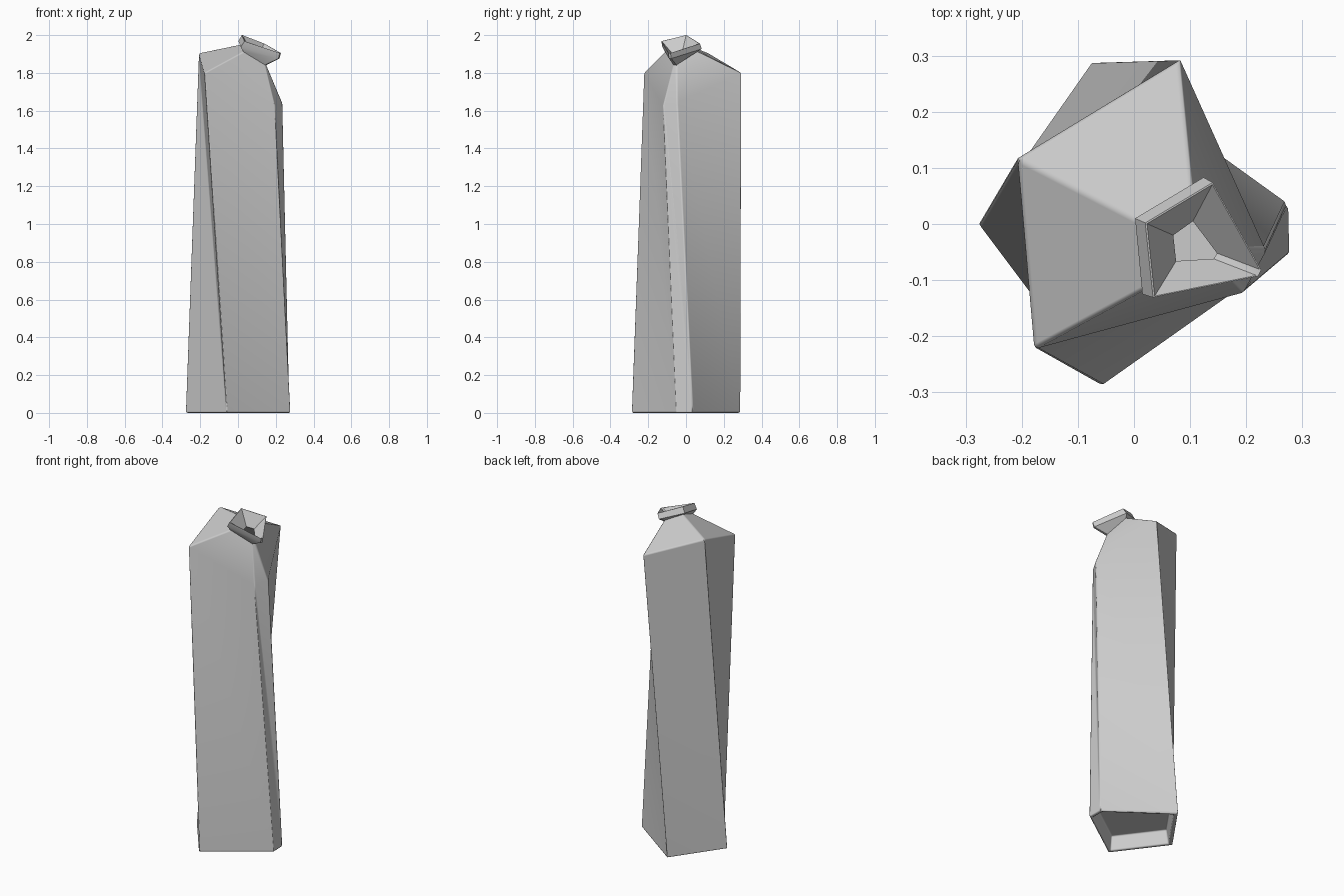
import bpy, bmesh
from mathutils import Vector

if "Cube" in bpy.data.objects:
    bpy.data.objects.remove(bpy.data.objects["Cube"])


def ring(*pts):
    return [Vector(p) for p in pts]


def mix(a, b, t):
    return [p.lerp(q, t) for p, q in zip(a, b)]


def scaled(r, s, dz=0.0):
    c = sum(r, Vector()) / len(r)
    return [c + Vector(((p - c).x * s, (p - c).y * s, (p - c).z + dz)) for p in r]


def loft(name, rings, cap_start=False, cap_end=False, bevel=0.0, creased=None):
    bm = bmesh.new()
    vs = [[bm.verts.new(p) for p in r] for r in rings]
    for k, (a, b) in enumerate(zip(vs, vs[1:])):
        n = len(a)
        for i in range(n):
            j = (i + 1) % n
            if k == creased:  # inward fold across each twisted wall
                bm.faces.new((a[i], a[j], b[i]))
                bm.faces.new((a[j], b[j], b[i]))
            else:
                bm.faces.new((a[i], a[j], b[j], b[i]))
    if cap_start:
        bm.faces.new(list(reversed(vs[0])))
    if cap_end:
        bm.faces.new(vs[-1])
    me = bpy.data.meshes.new(name)
    bm.to_mesh(me)
    bm.free()
    ob = bpy.data.objects.new(name, me)
    bpy.context.collection.objects.link(ob)
    bpy.ops.object.select_all(action='DESELECT')
    ob.select_set(True)
    bpy.context.view_layer.objects.active = ob
    if bevel:
        m = ob.modifiers.new("soft_edges", 'BEVEL')
        m.width = bevel
        m.segments = 2
        m.limit_method = 'ANGLE'
        m.angle_limit = 0.5
        m.harden_normals = True
    bpy.ops.object.shade_smooth_by_angle(angle=0.6)
    return ob


# Key cross-sections: one corner of the four is chamfered
base = ring((-.277, 0, 0), (-.06, -.29, 0), (.277, -.052, 0), (.275, .036, 0), (-.075, .288, 0))
shoulder = ring((-.208, .117, 1.905), (-.178, -.223, 1.80), (.195, -.122, 1.625),
                (.237, -.045, 1.635), (.082, .293, 1.80))
neck = ring((.02, 0, 1.952), (.028, -.112, 1.912), (.143, -.066, 1.842),
            (.15, -.05, 1.842), (.105, .058, 1.915))
lip_low = ring((.002, .01, 1.968), (.015, -.125, 1.937), (.214, -.09, 1.876),
               (.22, -.078, 1.876), (.124, .083, 1.927))
lip_top = ring((.02, .002, 2.0), (.034, -.131, 1.968), (.221, -.093, 1.905),
               (.227, -.082, 1.905), (.14, .074, 1.955))
mouth = ring((.07, -.02, 1.91), (.075, -.066, 1.895), (.142, -.062, 1.866),
             (.148, -.052, 1.866), (.105, .005, 1.895))

# Twisted body with recessed underside
rim = scaled(base, .91)
recess = scaled(base, .86, .085)
loft("bottle_body", [recess, rim, base, shoulder, neck], cap_start=True, bevel=.008, creased=2)

# Tilted spout with flared opening
loft("spout_lip", [neck, lip_low, lip_top, scaled(lip_top, .97), mouth])

# Shallow inner cavity under the spout
cavity_top = scaled(shoulder, .78, -.11)
cavity_floor = scaled(mix(base, shoulder, .7), .76)
for p in cavity_floor:
    p.z = 1.25
loft("inner_cavity", [mouth, cavity_top, cavity_floor], cap_end=True)
